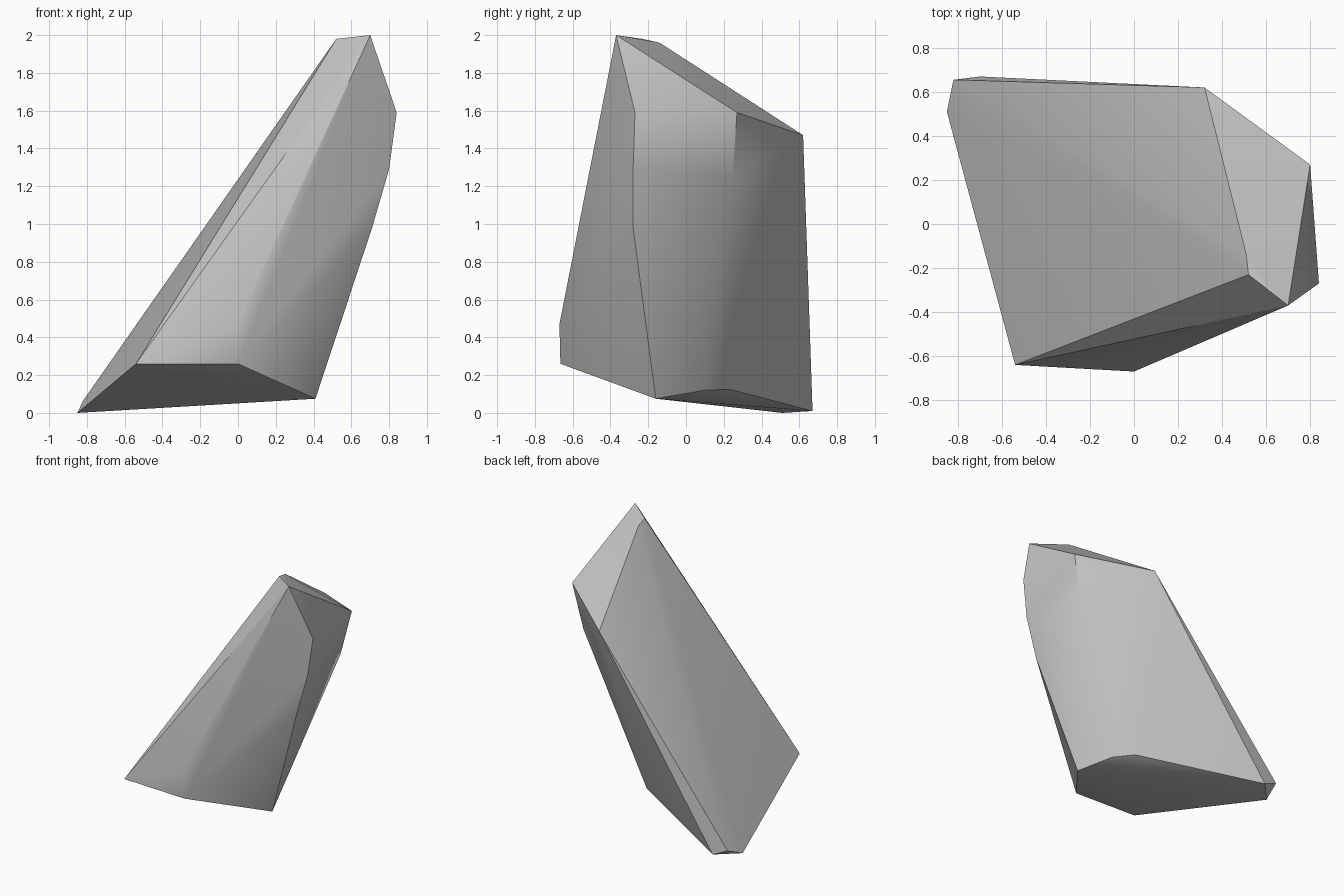
import bpy, bmesh, math

# Remove the default cube
cube = bpy.data.objects.get("Cube")
if cube:
    bpy.data.objects.remove(cube, do_unlink=True)

# Stone colour
stone = bpy.data.materials.new("stone_grey")
stone.use_nodes = True
grey = (0.55, 0.55, 0.55, 1)
stone.diffuse_color = grey
stone.node_tree.nodes["Principled BSDF"].inputs["Base Color"].default_value = grey

# Corners of the leaning rock, grouped by region
crown = [(.70, -.37, 2), (.52, -.23, 1.98), (.51, -.14, 1.96),
         (.32, .62, 1.47), (.80, .27, 1.59), (.84, -.27, 1.59)]
flank = [(.80, -.28, 1.29), (.71, -.28, .98), (.72, .245, 1.24),
         (0, -.67, .47)]
foot = [(-.54, -.64, .26), (0, -.665, .26), (.41, -.16, .075),
        (.295, .10, .12), (.18, .23, .125),
        (-.85, .51, 0), (-.82, .655, .065), (-.70, .67, .01)]

# Rock: chiselled convex shape around the corners
bm = bmesh.new()
for corner in crown + flank + foot:
    bm.verts.new(corner)
hull = bmesh.ops.convex_hull(bm, input=bm.verts)
loose = [v for v in bm.verts if not v.link_faces]
bmesh.ops.delete(bm, geom=loose, context='VERTS')
bmesh.ops.dissolve_limit(bm, angle_limit=math.radians(1),
                         verts=bm.verts, edges=bm.edges)
bmesh.ops.recalc_face_normals(bm, faces=bm.faces)
mesh = bpy.data.meshes.new("rock")
bm.to_mesh(mesh)
bm.free()
mesh.materials.append(stone)
rock = bpy.data.objects.new("rock", mesh)
bpy.context.collection.objects.link(rock)

# Soft shading across shallow facets, crisp main ridges
bpy.ops.object.select_all(action='DESELECT')
rock.select_set(True)
bpy.context.view_layer.objects.active = rock
bpy.ops.object.shade_smooth_by_angle(angle=math.radians(30))
